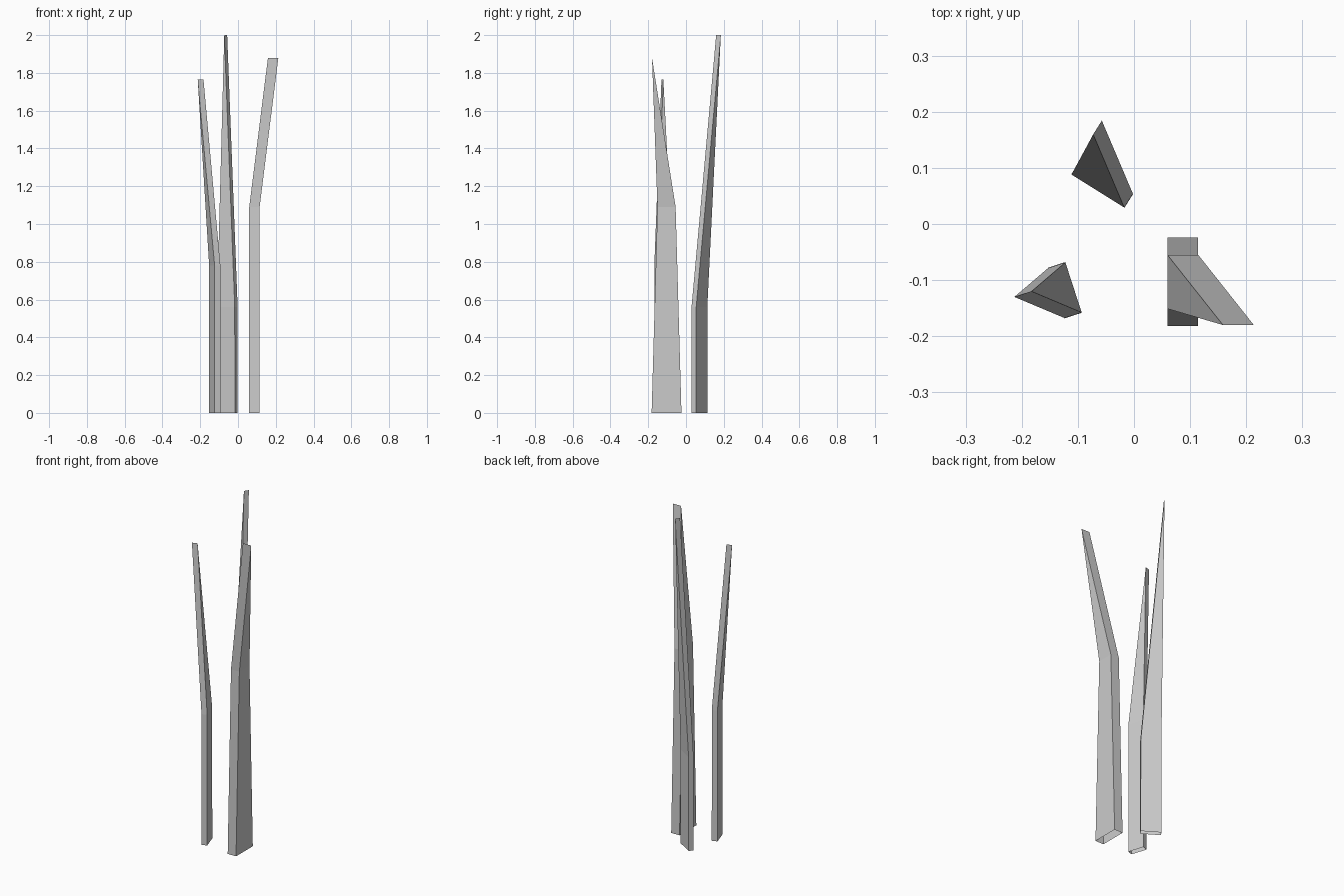
import bpy, bmesh
from math import radians
from mathutils import Vector, Matrix

if "Cube" in bpy.data.objects:
    bpy.data.objects.remove(bpy.data.objects["Cube"])


def blade(name, centre, angle, thick, depth, mid_depth, mid_z, tip, tip_z):
    """Open-bottomed box stalk that leans and tapers to a straight tip edge."""
    rot = Matrix.Rotation(radians(angle), 3, 'Z')
    bm = bmesh.new()

    def point(origin, u, v, z):
        return bm.verts.new(Vector((*origin, z)) + rot @ Vector((u, v, 0)))

    def ring(d, z):
        h = thick / 2
        return [point(centre, u, v, z) for u, v in
                ((-h, -d / 2), (h, -d / 2), (h, d / 2), (-h, d / 2))]

    base, mid = ring(depth, 0), ring(mid_depth, mid_z)
    e = point(tip, -thick / 2, 0, tip_z)
    f = point(tip, thick / 2, 0, tip_z)
    # lower stalk
    for i in range(4):
        j = (i + 1) % 4
        bm.faces.new((base[i], base[j], mid[j], mid[i]))
    # bent wedge tip
    a, b, c, d = mid
    for face in ((a, b, f, e), (b, c, f), (c, d, e, f), (d, a, e)):
        bm.faces.new(face)
    mesh = bpy.data.meshes.new(name)
    bm.to_mesh(mesh)
    bm.free()
    bpy.context.collection.objects.link(bpy.data.objects.new(name, mesh))


blade("right_grass_blade", (0.087, -0.103), 0, 0.055, 0.158, 0.096, 1.09,
      (0.186, -0.18), 1.88)
blade("back_grass_blade", (-0.0567, 0.071), 58, 0.029, 0.112, 0.111, 0.56,
      (-0.065, 0.172), 2.0)
blade("left_grass_blade", (-0.123, -0.118), 18, 0.032, 0.095, 0.094, 0.78,
      (-0.198, -0.125), 1.765)
